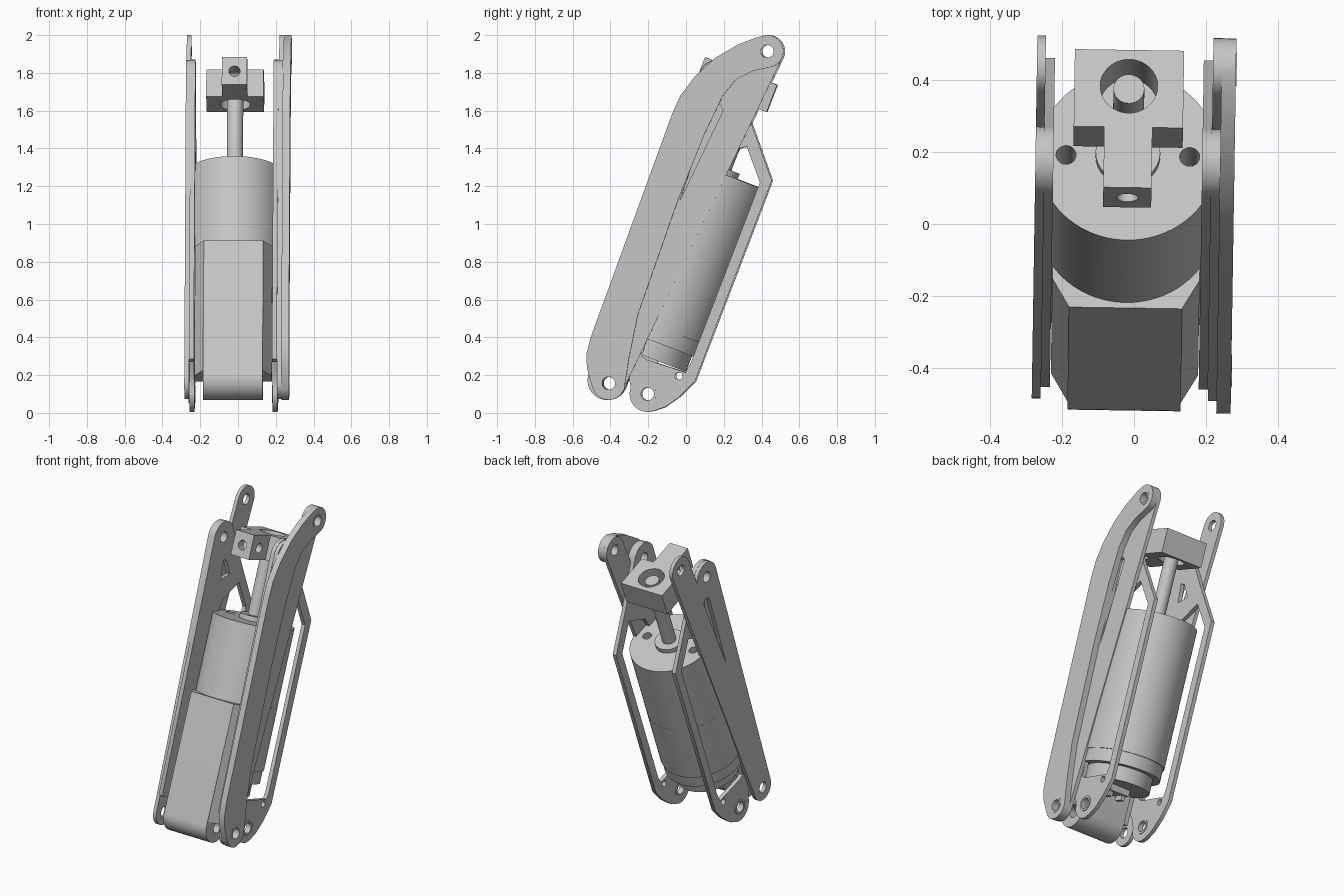
import bpy
from math import sin, cos, pi, radians
from mathutils import Matrix

if "Cube" in bpy.data.objects:
    bpy.data.objects.remove(bpy.data.objects["Cube"])

grey = bpy.data.materials.new("plain grey")
grey.use_nodes = True
COLOUR = (0.56, 0.56, 0.56, 1)
grey.diffuse_color = COLOUR
grey.node_tree.nodes["Principled BSDF"].inputs["Base Color"].default_value = COLOUR

# Whole assembly is turned very slightly about z
ROOT = Matrix.Translation((-0.02, 0, 0)) @ Matrix.Rotation(radians(-0.9), 4, "Z")
# Side frame: profile in (y, z), thickness along x
CYCLE = Matrix(((0, 0, 1, 0), (1, 0, 0, 0), (0, 1, 0, 0), (0, 0, 0, 1)))
SIDE = ROOT @ CYCLE
# Motor frame: origin at the motor top, local z along the leaning shaft
MOTOR = ROOT @ Matrix.Translation((0, 0.155, 1.283)) @ Matrix.Rotation(radians(-21), 4, "X")

TOP = (0.435, 1.914)      # upper pivot
ELBOW = (0.17, 1.77)      # second upper pivot
BACK = (-0.2, 0.1)        # rear lower pivot
FRONT = (-0.405, 0.157)   # front lower pivot
HOLE = 0.034


def arc(centre, r, start=0, end=360, n=32):
    full = end - start == 360
    steps = n if full else n + 1
    return [(centre[0] + r * cos(radians(start + (end - start) * i / n)),
             centre[1] + r * sin(radians(start + (end - start) * i / n)))
            for i in range(steps)]


def rect(x0, x1, y0, y1):
    return [(x0, y0), (x1, y0), (x1, y1), (x0, y1)]


def finish(obj):
    obj.data.materials.clear()
    obj.data.materials.append(grey)
    bpy.ops.object.select_all(action="DESELECT")
    obj.select_set(True)
    bpy.context.view_layer.objects.active = obj
    bpy.ops.object.shade_smooth_by_angle(angle=radians(25))


def slab(name, frame, low, high, outline, *holes):
    """Extrude a flat outline, with holes, from low to high along the frame's z."""
    curve = bpy.data.curves.new(name, "CURVE")
    curve.dimensions = "2D"
    curve.fill_mode = "BOTH"
    curve.extrude = (high - low) / 2
    for loop in (outline, *holes):
        spline = curve.splines.new("POLY")
        spline.points.add(len(loop) - 1)
        for point, (u, v) in zip(spline.points, loop):
            point.co = (u, v, 0, 1)
        spline.use_cyclic_u = True
    temp = bpy.data.objects.new(name + "_profile", curve)
    bpy.context.collection.objects.link(temp)
    graph = bpy.context.evaluated_depsgraph_get()
    mesh = bpy.data.meshes.new_from_object(temp.evaluated_get(graph))
    bpy.data.objects.remove(temp)
    obj = bpy.data.objects.new(name, mesh)
    bpy.context.collection.objects.link(obj)
    obj.matrix_world = frame @ Matrix.Translation((0, 0, (low + high) / 2))
    finish(obj)
    return obj


# Inner frame: hub, bent rear rail and a front bar that stops above the foot
frame_outline = (
    [(0.05, 0.165), (0.458, 1.23), (0.35, 1.53)]
    + arc(ELBOW, 0.1, 10, 160, 14)
    + [(-0.457, 0.31), (-0.455, 0.285), (-0.43, 0.27), (-0.33, 0.27), (-0.3, 0.2)]
    + arc(BACK, 0.095, 160, 290, 12)
    + [(-0.11, 0.03), (-0.03, 0.085)])
frame_window = [(-0.23, 0.3), (-0.2, 0.28), (0.0, 0.215), (0.027, 0.26),
                (0.395, 1.22), (0.325, 1.41), (0.16, 1.36), (0.05, 1.2)]
frame_cutout = [(0.14, 1.5), (0.23, 1.5), (0.2, 1.6), (0.17, 1.62)]

# Outer forked plate: two bars meeting at the front pivot with a wedge slot between
fork_outline = (arc(TOP, 0.086, -25, 155, 16) + [(0.264, 1.755)]
                + arc(ELBOW, 0.098, 0, 160, 14) + arc(FRONT, 0.084, 160, 335, 16))
fork_slot = [(-0.03, 1.12), (0.2, 1.6), (0.187, 1.63), (0.155, 1.628), (0.132, 1.59)]

for side, s in (("left", 1), ("right", -1)):
    def plate(name, a, b, *loops):
        low, high = sorted((s * a, s * b))
        slab(side + "_" + name, SIDE, low, high, *loops)

    openings = [frame_window, arc(BACK, HOLE), arc(ELBOW, HOLE),
                arc((-0.035, 0.195), 0.02, n=16)]
    if side == "right":
        openings.append(frame_cutout)
    plate("link_frame", 0.207, 0.233, frame_outline, *openings)
    plate("hub_eyelet", 0.203, 0.238, arc(BACK, 0.048), arc(BACK, HOLE))
    plate("forked_arm", 0.233, 0.257, fork_outline, fork_slot,
          arc(TOP, HOLE), arc(ELBOW, HOLE), arc(FRONT, HOLE))

# Curved cover arm on the left side only
cover = (arc(FRONT, 0.088, 200, 340, 14)[::-1]
         + [(-0.502, 0.17), (-0.52, 0.24), (-0.523, 0.31), (-0.5, 0.4),
            (-0.07, 1.58), (-0.025, 1.68), (0.05, 1.78), (0.16, 1.88), (0.28, 1.95),
            (0.37, 1.985)]
         + arc(TOP, 0.086, -70, 95, 14)[::-1]
         + [(0.36, 1.81), (0.27, 1.765), (0.2, 1.68), (0.1, 1.47), (-0.04, 1.12),
            (-0.25, 0.52), (-0.295, 0.3)])
slab("curved_cover_arm", SIDE, 0.257, 0.297, cover, arc(TOP, HOLE), arc(FRONT, HOLE))
for name, pivot in (("top", TOP), ("front", FRONT)):
    slab(name + "_eyelet", SIDE, 0.25, 0.299, arc(pivot, 0.047), arc(pivot, HOLE))

# Motor: cans wide enough to bulge through the side windows, ring, cap, terminals
axis = (0, 0.037)
RADIUS = 0.251
screws = [arc((x, 0.037), 0.028, n=20) for x in (-0.172, 0.172)]
slab("motor_upper_can", MOTOR, -0.485, 0, arc(axis, RADIUS, n=72), *screws)
slab("motor_lower_can", MOTOR, -0.88, -0.485, arc(axis, RADIUS + 0.001, n=72))
slab("motor_base_ring", MOTOR, -0.96, -0.88, arc(axis, RADIUS - 0.006, n=72))
slab("motor_base_cap", MOTOR, -1.05, -0.96, arc(axis, 0.2, n=48))
slab("motor_terminal_block", MOTOR, -1.09, -1.04, rect(-0.07, 0.07, -0.02, 0.08))
for x in (-0.045, 0.045):
    slab("motor_terminal", MOTOR, -1.12, -1.08, rect(x - 0.012, x + 0.012, 0, 0.06))

# Gear housing in front of the motor, with a rounded foot
slab("housing_shoulders", MOTOR, -1.22, -0.485,
     [(-0.157, -0.23), (0.157, -0.23), (0.205, -0.145), (0.205, -0.06),
      (-0.205, -0.06), (-0.205, -0.145)])
slab("housing_box", SIDE, -0.1575, 0.1575,
     [(-0.09, 0.856), (-0.233, 0.91)] + arc((-0.415, 0.172), 0.104, 159, 339, 20)
     + [(-0.2, 0.44)], arc(FRONT, HOLE))

# Shaft and its collar
slab("shaft_collar", MOTOR, -0.01, 0.03, arc(axis, 0.09))
slab("shaft", MOTOR, 0, 0.52, arc(axis, 0.043))

# Clevis block on the shaft: drilled body and cross-drilled nose
slab("clevis_body", MOTOR, 0.387, 0.541, rect(-0.152, 0.152, -0.085, 0.145),
     arc(axis, 0.08, n=40))
nose = slab("clevis_nose", MOTOR @ CYCLE, -0.067, 0.067, rect(-0.265, -0.085, 0.387, 0.541),
            arc((-0.18, 0.46), 0.03, n=24))
lengthwise = MOTOR @ Matrix.Translation((0, -0.26, 0.462)) @ Matrix.Rotation(pi / 2, 4, "X")
drill = slab("nose_drill", lengthwise, -0.07, 0.1, arc((0, 0), 0.03, n=24))
drill.hide_render = True
for part in (nose, drill):
    weld = part.modifiers.new("weld", "WELD")
    weld.merge_threshold = 0.0005
cut = nose.modifiers.new("front_hole", "BOOLEAN")
cut.operation = "DIFFERENCE"
cut.solver = "EXACT"
cut.object = drill
bpy.context.view_layer.update()
graph = bpy.context.evaluated_depsgraph_get()
drilled = bpy.data.meshes.new_from_object(nose.evaluated_get(graph))
nose.modifiers.clear()
nose.data = drilled
bpy.data.objects.remove(drill)
finish(nose)
